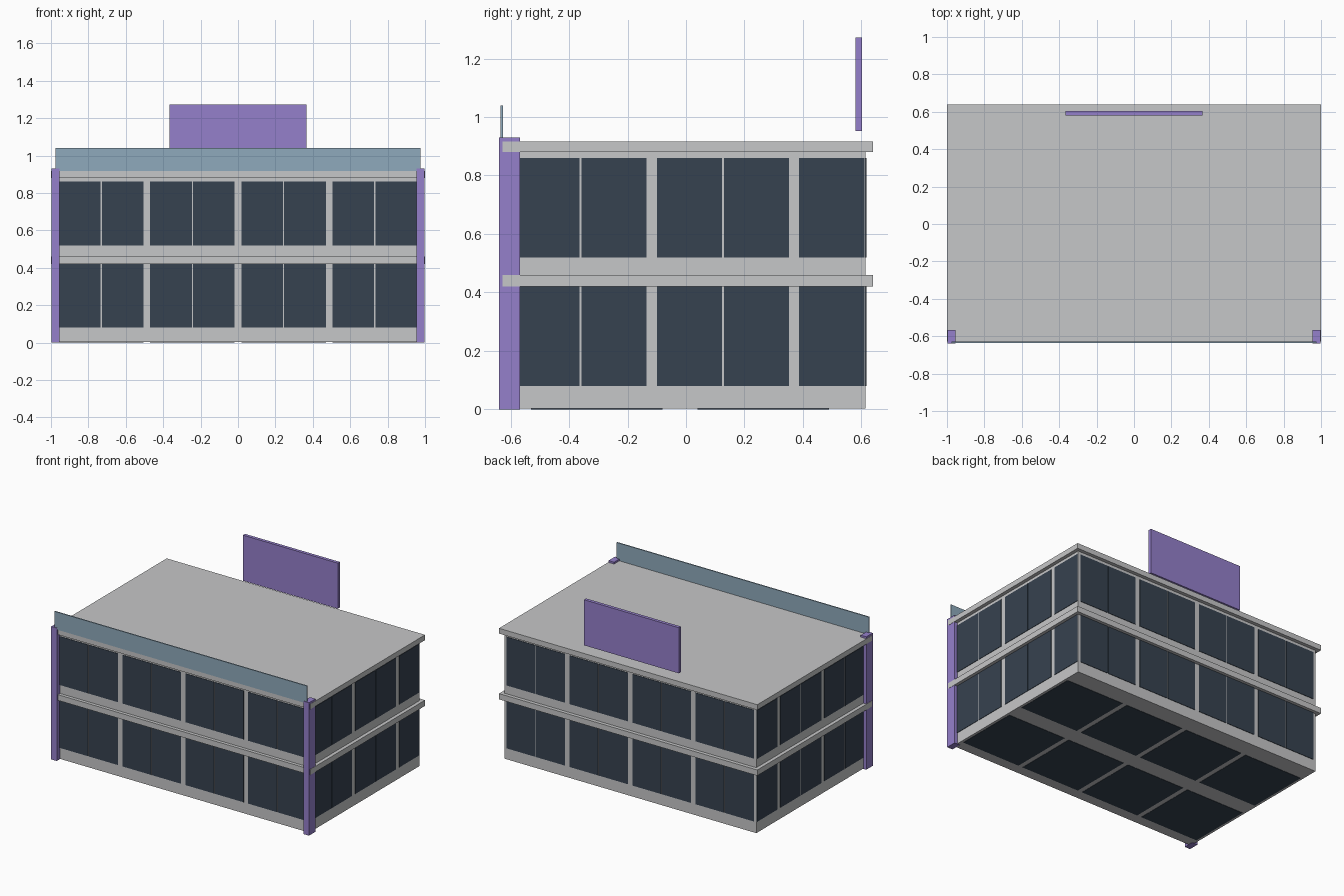
import bpy
import bmesh
from mathutils import Matrix, Vector

default = bpy.data.objects.get("Cube")
if default:
    bpy.data.objects.remove(default)


def make_material(name, r, g, b):
    mat = bpy.data.materials.new(name)
    mat.use_nodes = True
    mat.diffuse_color = (r, g, b, 1)
    mat.node_tree.nodes["Principled BSDF"].inputs["Base Color"].default_value = (r, g, b, 1)
    return mat


concrete = make_material("pale grey concrete", 0.565, 0.57, 0.578)
purple = make_material("purple paint", 0.30, 0.216, 0.597)
glass = make_material("blue grey glass", 0.275, 0.402, 0.503)
dark = make_material("dark window", 0.037, 0.054, 0.08)


def make_boxes(name, mat, boxes):
    """One object from boxes given as ((x0, x1), (y0, y1), (z0, z1))."""
    bm = bmesh.new()
    for spans in boxes:
        centre = Vector([(a + b) / 2 for a, b in spans])
        size = Vector([b - a for a, b in spans])
        bmesh.ops.create_cube(bm, size=1, matrix=Matrix.Translation(centre) @ Matrix.Diagonal(size).to_4x4())
    mesh = bpy.data.meshes.new(name)
    bm.to_mesh(mesh)
    bm.free()
    mesh.materials.append(mat)
    obj = bpy.data.objects.new(name, mesh)
    bpy.context.collection.objects.link(obj)
    return obj


# Main dimensions
HALF_W, FRONT, BACK = 0.975, -0.605, 0.615
BAY, MARGIN, MULLION, PLATE = 0.4875, 0.0175, 0.006, 0.003
FLOORS = [(0.08, 0.422), (0.52, 0.86)]

# Walls and floor slabs
make_boxes("building_body", concrete, [((-HALF_W, HALF_W), (FRONT, BACK), (0.002, 0.89))])
for name, z0, z1 in [("middle_slab", 0.42, 0.46), ("roof_slab", 0.88, 0.917)]:
    make_boxes(name, concrete, [((-1, 1), (-0.628, 0.64), (z0, z1))])


def panes(start, end):
    """Pairs of panes in regular bays, cut off at the end of the wall."""
    spans = []
    while start < end - MARGIN:
        middle = start + BAY / 2
        spans.append((start + MARGIN, middle - MULLION / 2))
        spans.append((middle + MULLION / 2, start + BAY - MARGIN))
        start += BAY
    return [(a, min(b, end)) for a, b in spans if a < end]


# Window plates on all four walls
long_panes = panes(-HALF_W, HALF_W)
side_panes = panes(FRONT, BACK)
for name, y in [("front_windows", FRONT), ("back_windows", BACK)]:
    make_boxes(name, dark, [(p, (y - PLATE, y + PLATE), f) for p in long_panes for f in FLOORS])
for name, x in [("right_windows", -HALF_W), ("left_windows", HALF_W)]:
    make_boxes(name, dark, [((x - PLATE, x + PLATE), p, f) for p in side_panes for f in FLOORS])

# Dark panels on the underside
columns = [(-HALF_W + i * BAY + MARGIN, -HALF_W + (i + 1) * BAY - MARGIN) for i in range(4)]
rows = [(-0.53, -0.08), (0.04, 0.49)]
make_boxes("underside_panels", dark, [(c, r, (0, 0.005)) for c in columns for r in rows])

# Corner pillars at the front
for name, x0, x1 in [("right_pillar", -0.998, -0.955), ("left_pillar", 0.955, 0.998)]:
    make_boxes(name, purple, [((x0, x1), (-0.64, -0.568), (0, 0.93))])

# Glass parapet along the front edge of the roof
make_boxes("glass_parapet", glass, [((-0.977, 0.977), (-0.635, -0.627), (0.917, 1.04))])

# Blank sign board hovering above the back of the roof
make_boxes("sign_board", purple, [((-0.367, 0.367), (0.58, 0.603), (0.953, 1.272))])
